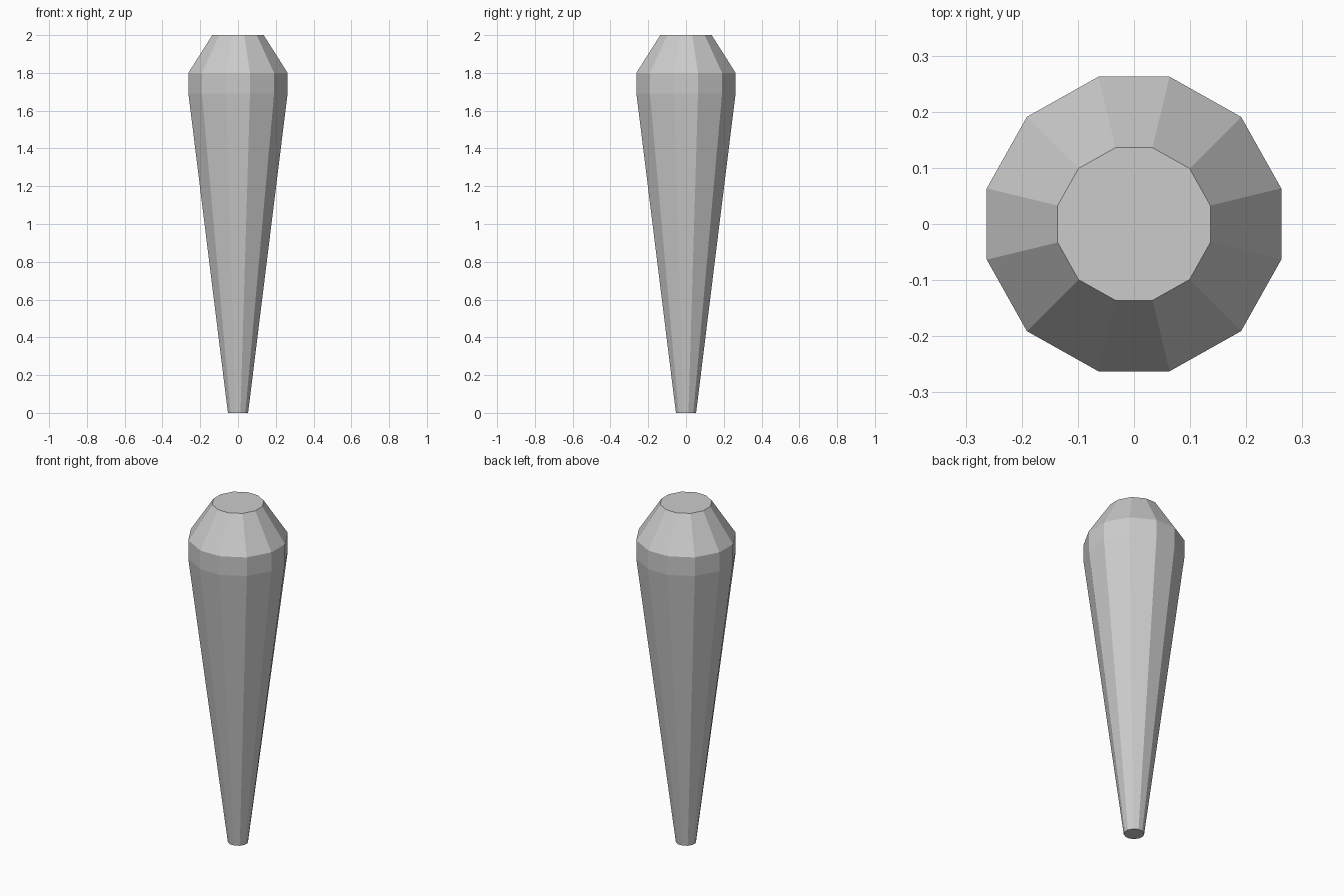
import bpy, bmesh
from math import cos, sin, radians

if "Cube" in bpy.data.objects:
    bpy.data.objects.remove(bpy.data.objects["Cube"])

# Twelve-sided outline: three corner angles repeated per quarter turn
ANGLES = [radians(q * 90 + a) for q in range(4) for a in (13.6, 45, 76.4)]

# Lathe profile: (radius, height) from the narrow foot to the flat top
PROFILE = [(0.055, 0), (0.27, 1.69), (0.27, 1.80), (0.14, 2.0)]

bm = bmesh.new()
rings = [[bm.verts.new((r * cos(a), r * sin(a), z)) for a in ANGLES]
         for r, z in PROFILE]

# Side panels
n = len(ANGLES)
for low, high in zip(rings, rings[1:]):
    for i in range(n):
        j = (i + 1) % n
        bm.faces.new((low[i], low[j], high[j], high[i]))

# Flat end caps
bm.faces.new(rings[0][::-1])
bm.faces.new(rings[-1])

mesh = bpy.data.meshes.new("tapered_post")
bm.to_mesh(mesh)
bm.free()
bpy.context.collection.objects.link(bpy.data.objects.new("tapered_post", mesh))
